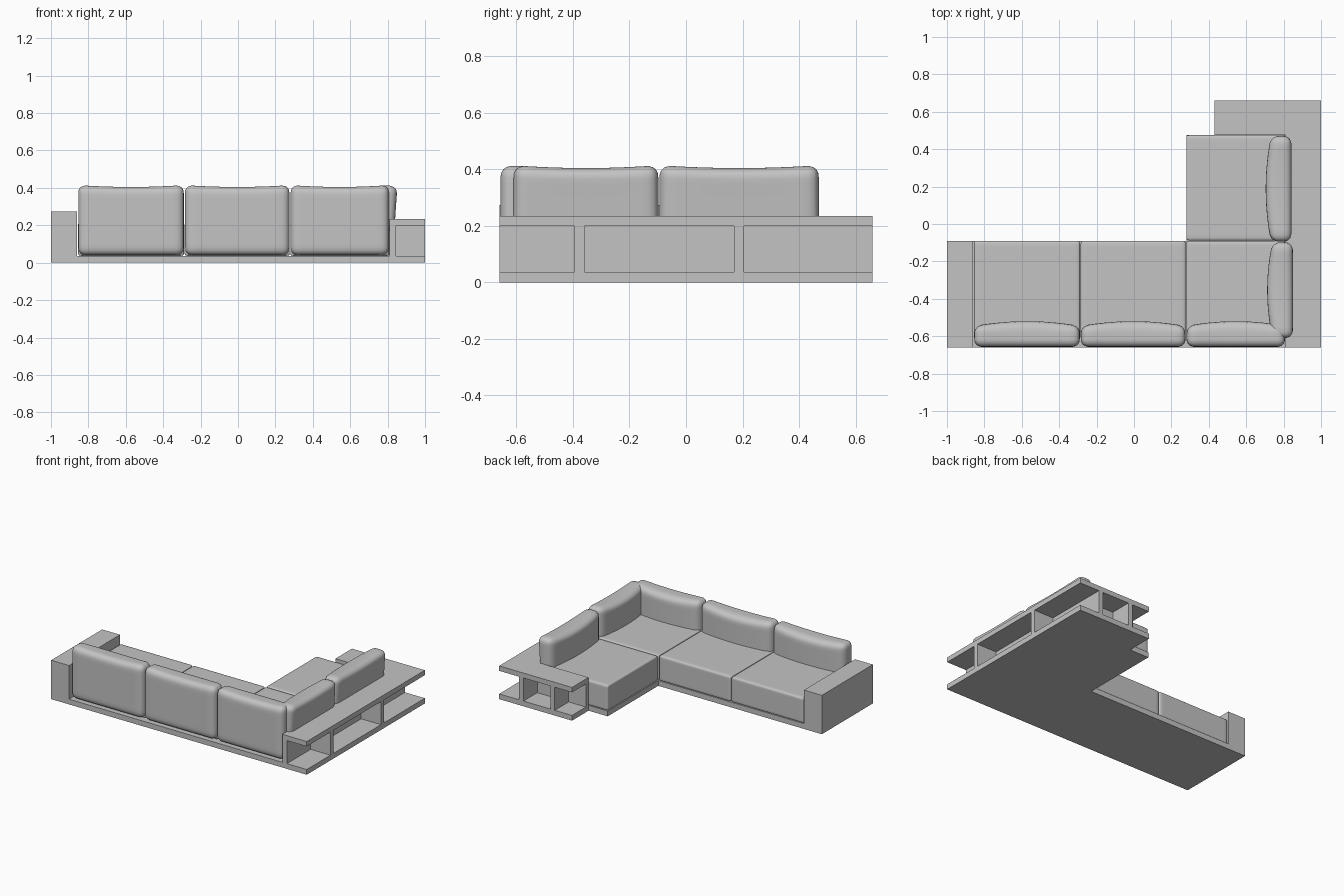
import bpy, bmesh
from math import sin, pi
from mathutils import Vector

if "Cube" in bpy.data.objects:
    bpy.data.objects.remove(bpy.data.objects["Cube"], do_unlink=True)

grey = bpy.data.materials.new("warm_grey")
grey.use_nodes = True
COLOUR = (0.55, 0.55, 0.55, 1)
grey.diffuse_color = COLOUR
grey.node_tree.nodes["Principled BSDF"].inputs["Base Color"].default_value = COLOUR


def finish(name, bm):
    bmesh.ops.recalc_face_normals(bm, faces=bm.faces)
    mesh = bpy.data.meshes.new(name)
    bm.to_mesh(mesh)
    bm.free()
    mesh.materials.append(grey)
    obj = bpy.data.objects.new(name, mesh)
    bpy.context.collection.objects.link(obj)
    return obj


def slab(name, outline, z0, z1):
    """Extrude a plan outline between two heights."""
    bm = bmesh.new()
    face = bm.faces.new([bm.verts.new((x, y, z0)) for x, y in outline])
    top = bmesh.ops.extrude_face_region(bm, geom=[face])["geom"]
    bmesh.ops.translate(bm, vec=(0, 0, z1 - z0),
                        verts=[v for v in top if isinstance(v, bmesh.types.BMVert)])
    return finish(name, bm)


def box(name, x0, x1, y0, y1, z0, z1):
    return slab(name, [(x0, y0), (x1, y0), (x1, y1), (x0, y1)], z0, z1)


def cushion(name, lo, hi, radius, shape=None):
    """Rounded block; shape(p, u) adds soft bulges, u being -1..1 on each axis."""
    lo, hi = Vector(lo), Vector(hi)
    mid, half = (lo + hi) / 2, (hi - lo) / 2
    bm = bmesh.new()
    bmesh.ops.create_cube(bm, size=2)
    bmesh.ops.subdivide_edges(bm, edges=bm.edges, cuts=17, use_grid_fill=True)
    for v in bm.verts:
        u = Vector([sin(c * pi / 2) for c in v.co])
        p = Vector([c * h for c, h in zip(u, half)])
        core = Vector([max(radius - h, min(h - radius, c)) for c, h in zip(p, half)])
        p = core + (p - core).normalized() * radius
        u = Vector([c / h for c, h in zip(p, half)])
        if shape:
            p += shape(u)
        v.co = mid + p
    obj = finish(name, bm)
    for poly in obj.data.polygons:
        poly.use_smooth = True
    return obj


def dome(t):
    return max(0, 1 - t * t)


# Platform and solid arm
BASE, SHELF, TOP = 0.037, 0.2, 0.235
slab("base_platform", [(-1, -.66), (1, -.66), (1, .66), (.43, .66),
                       (.43, .475), (.28, .475), (.28, -.09), (-1, -.09)], 0, BASE)
box("solid_arm", -1, -.86, -.66, -.09, BASE, .275)

# Open shelf wrapping the side and end
slab("shelf_top", [(.81, -.66), (1, -.66), (1, .66), (.43, .66),
                   (.43, .475), (.81, .475)], SHELF, TOP)
box("shelf_long_wall", .81, .845, -.66, .66, BASE, SHELF)
box("shelf_end_wall", .43, .81, .475, .505, BASE, SHELF)
for i, y in enumerate((-.395, .17)):
    box(f"shelf_side_divider_{i + 1}", .845, 1, y, y + .035, BASE, SHELF)
box("shelf_end_divider", .565, .6, .505, .66, BASE, SHELF)

# Seats and the back cushions behind them
spans = [(-.857, -.287), (-.287, .278), (.278, .81)]


def rear_shape(u):
    return Vector((0, .025 * dome(u.x) * max(0, u.y), -.01 * dome(u.x) * max(0, u.z)))


def side_shape(u):
    inward = -.028 * dome(u.y) * max(0, -u.x)
    lean = .008 * u.z * max(0, u.x)
    return Vector((inward + lean, 0, -.01 * dome(u.y) * max(0, u.z)))


for i, (a, b) in enumerate(spans):
    cushion(f"seat_cushion_{i + 1}", (a + .002, -.62, BASE), (b - .002, -.09, .215), .012)
    cushion(f"rear_back_cushion_{i + 1}", (a + .003, -.657, .04), (b - .003, -.545, .415),
            .04, rear_shape)
cushion("chaise_seat_cushion", (.28, -.088, BASE), (.81, .475, .215), .012)

# Side back cushions resting partly on the shelf
for i, (a, b) in enumerate([(-.61, -.098), (-.094, .47)]):
    x = .008 * (1 - i)
    cushion(f"side_back_cushion_{i + 1}", (.732 + x, a, .17), (.836 + x, b, .415),
            .04, side_shape)
